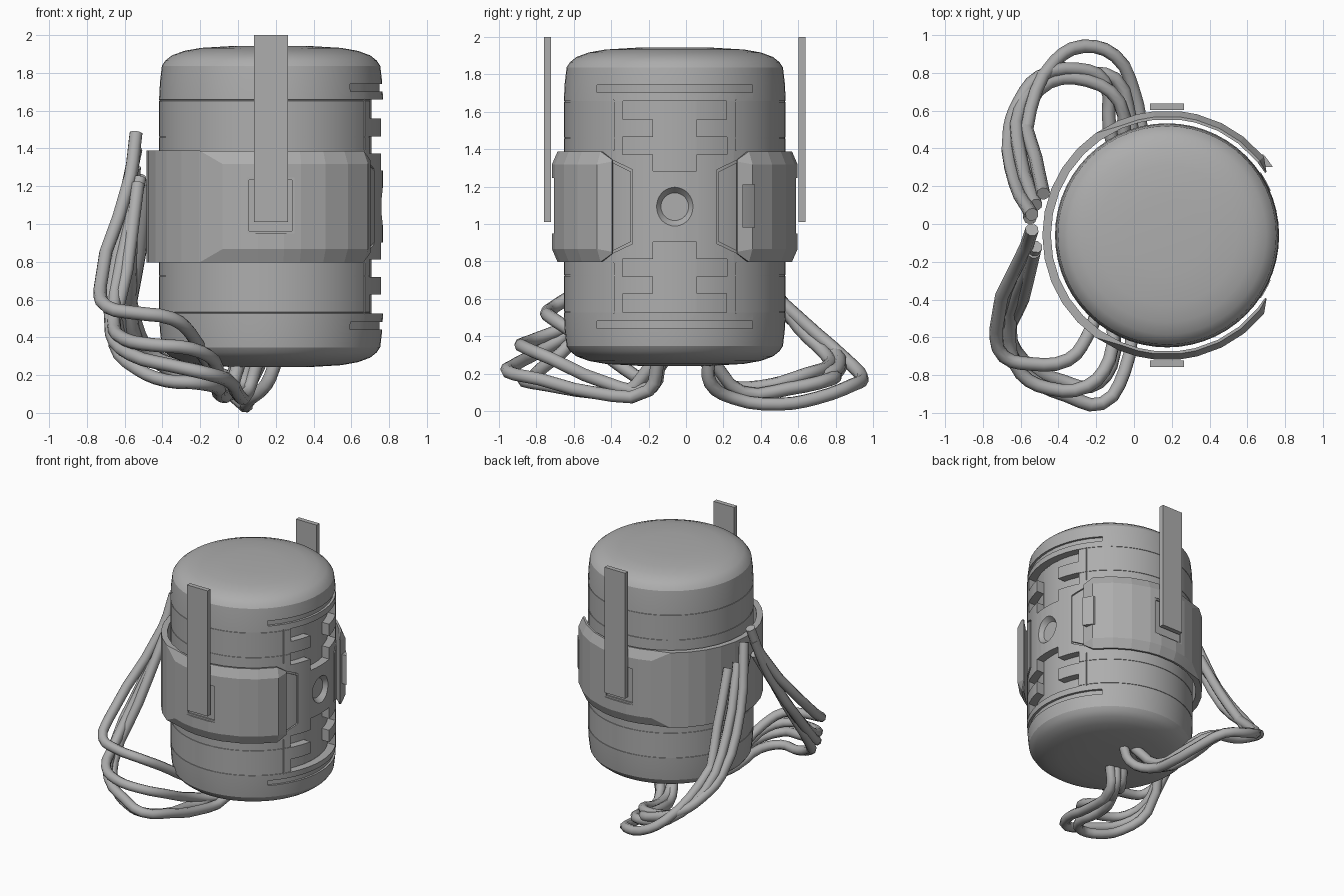
import bpy, bmesh, math

if "Cube" in bpy.data.objects:
    bpy.data.objects.remove(bpy.data.objects["Cube"], do_unlink=True)

CX, CY, MID = 0.175, -0.06, 1.0925   # axis of the canister and its middle height
R = 0.593                            # canister radius

grey = bpy.data.materials.new("plain_grey")
grey.use_nodes = True
grey.diffuse_color = (0.42, 0.42, 0.42, 1)
grey.node_tree.nodes["Principled BSDF"].inputs["Base Color"].default_value = grey.diffuse_color


def select(ob):
    bpy.ops.object.select_all(action='DESELECT')
    ob.select_set(True)
    bpy.context.view_layer.objects.active = ob


def shade(ob, angle):
    select(ob)
    bpy.ops.object.shade_smooth_by_angle(angle=math.radians(angle))


def loft(name, sections):
    """Skin a row of equal closed cross-sections and cap both ends."""
    bm = bmesh.new()
    rows = [[bm.verts.new(p) for p in s] for s in sections]
    for a, b in zip(rows, rows[1:]):
        for i in range(len(a)):
            j = (i + 1) % len(a)
            bm.faces.new((a[i], a[j], b[j], b[i]))
    bm.faces.new(rows[0])
    bm.faces.new(rows[-1])
    bmesh.ops.recalc_face_normals(bm, faces=bm.faces)
    mesh = bpy.data.meshes.new(name)
    bm.to_mesh(mesh)
    bm.free()
    mesh.materials.append(grey)
    ob = bpy.data.objects.new(name, mesh)
    bpy.context.collection.objects.link(ob)
    return ob


def curved_block(name, y0, y1, low, high, r0, r1, steps=10):
    """Block wrapped round the +x side; y is measured from the axis.
    low and high are (z at y0, z at y1)."""
    sections = []
    for k in range(steps + 1):
        t = k / steps
        y = y0 + (y1 - y0) * t
        a = low[0] + (low[1] - low[0]) * t
        b = high[0] + (high[1] - high[0]) * t
        xi, xo = (CX + math.sqrt(r * r - y * y) for r in (r0, r1))
        sections.append([(xi, CY + y, a), (xo, CY + y, a), (xo, CY + y, b), (xi, CY + y, b)])
    return loft(name, sections)


def box(name, x0, x1, y0, y1, z0, z1):
    return loft(name, [[(x0, y0, z), (x1, y0, z), (x1, y1, z), (x0, y1, z)] for z in (z0, z1)])


def cut(target, cutter):
    mod = target.modifiers.new("cut", 'BOOLEAN')
    mod.operation, mod.solver, mod.object = 'DIFFERENCE', 'EXACT', cutter
    select(target)
    bpy.ops.object.modifier_apply(modifier=mod.name)
    bpy.data.objects.remove(cutter, do_unlink=True)


# Canister: half profile mirrored about the middle height, with thin seams
half = [(0.2, 0.85), (0.37, 0.84), (0.46, 0.824), (0.525, 0.8), (0.56, 0.772), (0.578, 0.745), (0.588, 0.66)]
for seam in (0.5625, 0.3675):
    half += [(R, seam + 0.003), (R - 0.003, seam + 0.002), (R - 0.003, seam - 0.002), (R, seam - 0.003)]
profile = half + [(r, -h) for r, h in reversed(half)]
SIDES = 56
turn = [2 * math.pi * i / SIDES for i in range(SIDES)]
canister = loft("canister", [[(CX + r * math.cos(a), CY + r * math.sin(a), MID + h) for a in turn]
                             for r, h in profile])

# Recesses on the +x side, the same above and below the middle
for s in (1, -1):
    def recess(y0, y1, h0, h1, depth):
        z = sorted((MID + s * h0, MID + s * h1))
        cut(canister, curved_block("cutter", y0, y1, (z[0],) * 2, (z[1],) * 2, R - depth, 0.68))
    recess(-0.116, 0.116, 0.19, 0.564, 0.061)
    recess(-0.277, 0.277, 0.465, 0.566, 0.06)
    recess(-0.279, 0.279, 0.28, 0.372, 0.0595)
    recess(-0.415, 0.415, 0.61, 0.65, 0.02)
    for side in (-1, 1):
        recess(side * 0.324, side * 0.33, 0.3, 0.57, 0.008)

# Tapered plates between the socket and the collar ends, each set in a narrow gap
for side, word in ((-1, "front"), (1, "back")):
    cut(canister, curved_block("cutter", side * 0.34, side * 0.225, (0.84, 0.895), (1.345, 1.29), R - 0.02, 0.68))
    curved_block(word + "_side_plate", side * 0.332, side * 0.235, (0.856, 0.905), (1.329, 1.28), R - 0.025, R + 0.004)

# Round socket with a sloping wall
socket = [[(x, CY + r * math.cos(a * math.pi / 16), MID + r * math.sin(a * math.pi / 16))
           for a in range(32)] for x, r in ((0.73, 0.074), (0.785, 0.118))]
cut(canister, loft("cutter", socket))
shade(canister, 25)


# Collar: open ring, chamfered except round the rear, with tapered ends
def collar_section(deg):
    off = min(deg, 360 - deg)
    f = max(0, min(1, (125 - off) / 12))
    end = off < 33
    ri, ro = 0.615, 0.624 if end else 0.66
    top, slope = (0.25, 0.01) if end else (0.295, 0.07 * f)
    rc = ro - (0.003 if end else 0.03 * f)
    pts = [(ri, -top), (rc, -top), (ro, slope - top - 0.001), (ro, top + 0.001 - slope), (rc, top), (ri, top)]
    a = math.radians(deg)
    return [(CX + r * math.cos(a), CY + r * math.sin(a), MID + h) for r, h in pts]


near = [32.5, 39, 52, 64, 76, 84, 96, 104, 113, 125, 136, 147, 158, 169]
angles = near + [180] + [360 - d for d in reversed(near)]
collar = loft("collar", [collar_section(d) for d in angles])

# Stepped pockets behind the bars
for y in (CY - 0.66, CY + 0.66):
    for inset, depth in ((0, 0.014), (0.013, 0.024)):
        cut(collar, box("cutter", 0.045 + inset, 0.3 - inset, y - depth, y + depth, 0.95 + inset, 1.245 - inset))
shade(collar, 8)
curved_block("collar_latch", 0.362, 0.428, (0.98, 0.98), (1.21, 1.21), 0.62, 0.666)

# Upright bars in front and behind
box("front_bar", 0.085, 0.265, -0.758, -0.722, 1.01, 2)
box("back_bar", 0.085, 0.265, 0.602, 0.638, 1.01, 2)


# Cables hanging from the rear and curling under the canister
def cable(name, *points):
    curve = bpy.data.curves.new(name, 'CURVE')
    curve.dimensions = '3D'
    curve.resolution_u = 3
    curve.bevel_depth, curve.bevel_resolution, curve.use_fill_caps = 0.036, 2, True
    line = curve.splines.new('BEZIER')
    line.bezier_points.add(len(points) - 1)
    for p, co in zip(line.bezier_points, points):
        p.co = co
        p.handle_left_type = p.handle_right_type = 'AUTO'
    ob = bpy.data.objects.new(name, curve)
    bpy.context.collection.objects.link(ob)
    curve.materials.append(grey)
    select(ob)
    bpy.ops.object.convert(target='MESH')
    shade(bpy.context.object, 50)


cable("front_cable_high", (-.54, -.03, 1.48), (-.57, -.12, 1.25), (-.73, -.56, .66), (-.69, -.7, .56),
      (-.55, -.74, .53), (-.35, -.72, .5), (-.25, -.6, .42), (-.17, -.4, .28), (-.05, -.2, .18), (0, -.12, .27))
cable("front_cable_upper", (-.52, -.12, 1.24), (-.57, -.25, 1), (-.66, -.6, .48), (-.6, -.79, .39),
      (-.45, -.87, .36), (-.25, -.86, .34), (-.13, -.72, .28), (-.1, -.45, .16), (.02, -.18, .13), (.05, -.14, .27))
cable("front_cable_middle", (-.55, -.06, 1.38), (-.59, -.2, 1.05), (-.67, -.63, .42), (-.57, -.8, .31),
      (-.35, -.91, .25), (-.17, -.95, .21), (-.05, -.78, .17), (0, -.5, .1), (.05, -.2, .11), (.1, -.15, .27))
cable("front_cable_low", (-.53, -.15, 1.21), (-.59, -.4, .75), (-.65, -.62, .36), (-.53, -.77, .23),
      (-.38, -.83, .17), (-.23, -.86, .16), (-.12, -.75, .14), (-.1, -.5, .1), (-.05, -.32, .1), (0, -.18, .25))
cable("back_cable_wide", (-.55, .03, 1.3), (-.57, .3, .8), (-.55, .6, .5), (-.42, .86, .27), (-.27, .94, .18),
      (-.1, .89, .14), (0, .7, .07), (.04, .5, .037), (.06, .25, .07), (.15, .13, .15), (.2, .12, .27))
cable("back_cable_middle", (-.52, .1, 1.25), (-.6, .35, .8), (-.6, .62, .46), (-.42, .82, .26), (-.28, .8, .2),
      (-.1, .77, .17), (-.02, .55, .12), (.03, .3, .1), (.12, .14, .27))
cable("back_cable_near", (-.54, .05, 1.4), (-.63, .22, .95), (-.66, .5, .55), (-.6, .66, .42), (-.5, .78, .33),
      (-.3, .82, .25), (-.16, .76, .2), (-.13, .5, .15), (-.05, .25, .12), (.04, .1, .27))
cable("back_cable_inner", (-.48, .16, 1.22), (-.52, .35, .85), (-.56, .6, .45), (-.45, .75, .3), (-.25, .76, .24),
      (-.08, .65, .2), (-.05, .4, .13), (.0, .2, .15), (.03, .12, .27))
